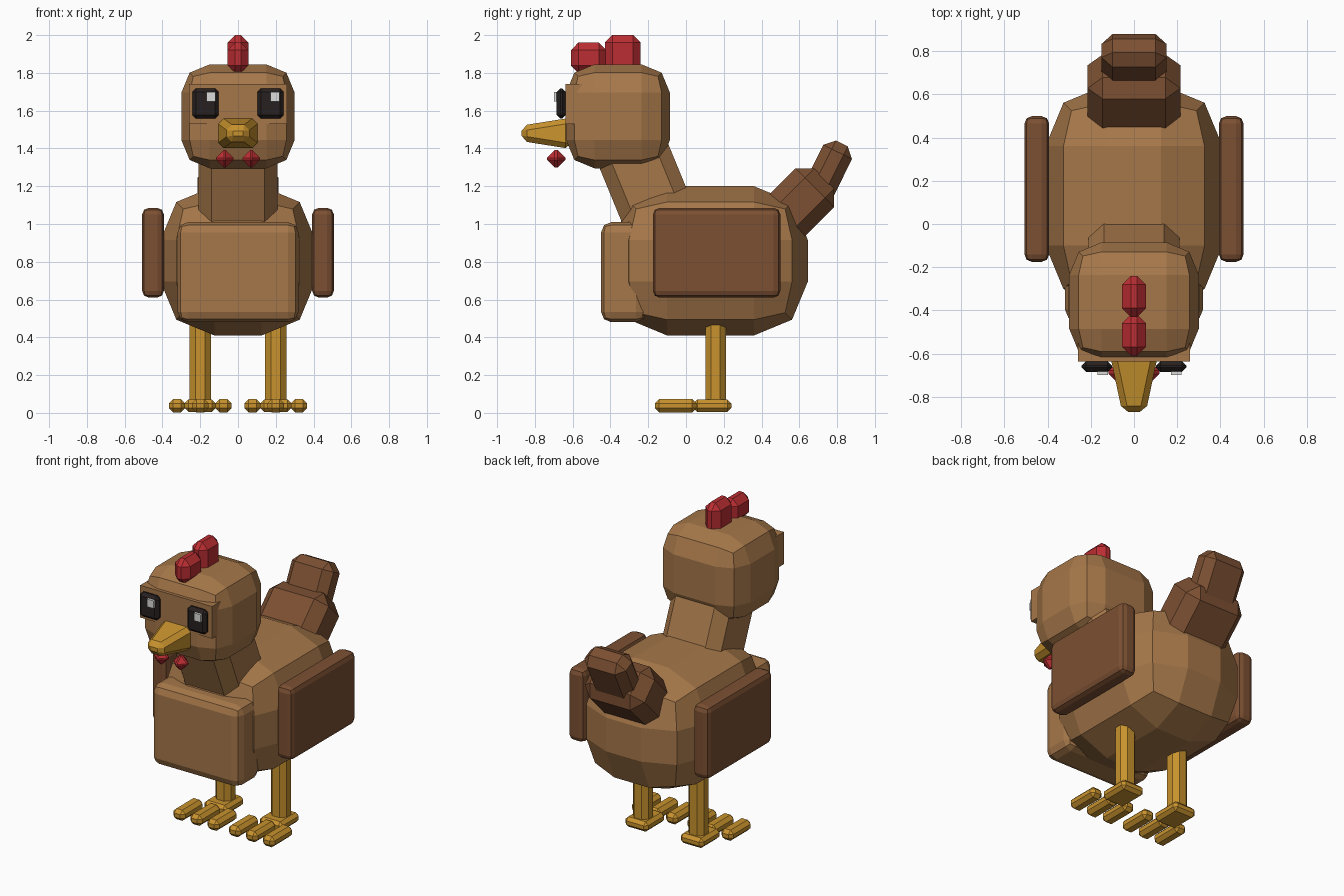
import bpy
import bmesh
from mathutils import Matrix, Vector

cube = bpy.data.objects.get("Cube")
if cube:
    bpy.data.objects.remove(cube, do_unlink=True)


def material(name, r, g, b):
    m = bpy.data.materials.new(name)
    m.use_nodes = True
    m.diffuse_color = (r, g, b, 1)
    bsdf = m.node_tree.nodes["Principled BSDF"]
    bsdf.inputs["Base Color"].default_value = (r, g, b, 1)
    bsdf.inputs["Roughness"].default_value = 0.9
    return m


TAN = material("tan feathers", 0.38, 0.185, 0.067)
BROWN = material("brown feathers", 0.2, 0.08, 0.032)
YELLOW = material("yellow horn", 0.58, 0.29, 0.027)
RED = material("red comb", 0.5, 0.027, 0.032)
BLACK = material("black eye", 0.02, 0.015, 0.014)
WHITE = material("eye glint", 0.72, 0.72, 0.7)


def block(name, mat, center, size, bevel=0.0, segments=1, tilt=0.0,
          upright_only=False, tip=None):
    """Bevelled box; tilt turns it about x, tip scales its -y end in x and z."""
    bm = bmesh.new()
    bmesh.ops.create_cube(bm, size=1)
    for v in bm.verts:
        v.co = Vector(a * b for a, b in zip(v.co, size))
        if tip and v.co.y < 0:
            v.co.x *= tip[0]
            v.co.z *= tip[1]
    edges = [e for e in bm.edges if not upright_only
             or abs(e.verts[0].co.z - e.verts[1].co.z) > size[2] / 2]
    if bevel:
        bmesh.ops.bevel(bm, geom=edges, offset=bevel, segments=segments,
                        profile=0.5, affect='EDGES', clamp_overlap=True)
    bm.transform(Matrix.Translation(center) @ Matrix.Rotation(tilt, 4, 'X'))
    bmesh.ops.recalc_face_normals(bm, faces=bm.faces)
    mesh = bpy.data.meshes.new(name)
    bm.to_mesh(mesh)
    bm.free()
    mesh.materials.append(mat)
    obj = bpy.data.objects.new(name, mesh)
    bpy.context.scene.collection.objects.link(obj)
    return obj


# Body, chest and neck
block("body", TAN, (0, 0.13, 0.805), (0.82, 1.03, 0.79), 0.285, 2)
block("chest", TAN, (0, -0.33, 0.745), (0.64, 0.24, 0.53), 0.055, 2)
block("neck", TAN, (0, -0.21, 1.2), (0.42, 0.385, 0.6), 0.07, 1, 0.39, True)

# Head with a slightly projecting face plate
block("head", TAN, (0, -0.36, 1.57), (0.6, 0.55, 0.55), 0.15, 2)
block("face_plate", TAN, (0, -0.59, 1.635), (0.52, 0.095, 0.21))

# Beak and comb
block("beak", YELLOW, (0, -0.74, 1.48), (0.22, 0.26, 0.165), 0.028, 1,
      tip=(0.5, 0.5))
block("front_comb", RED, (0, -0.515, 1.88), (0.11, 0.19, 0.16), 0.04)
block("back_comb", RED, (0, -0.335, 1.88), (0.11, 0.19, 0.24), 0.04)

# Tail in two feather blocks
block("lower_tail", BROWN, (0, 0.59, 1.1), (0.43, 0.29, 0.4), 0.07, 1, -0.785)
block("upper_tail", BROWN, (0, 0.745, 1.265), (0.3, 0.17, 0.36), 0.05, 1, -0.46)

# Paired parts
for side, s in (("left", 1), ("right", -1)):
    block(side + "_wing", BROWN, (s * 0.45, 0.162, 0.848),
          (0.115, 0.675, 0.475), 0.035, 2)
    block(side + "_eye", BLACK, (s * 0.172, -0.66, 1.638),
          (0.14, 0.05, 0.16), 0.02)
    block(side + "_eye_glint", WHITE, (s * 0.17 + 0.026, -0.685, 1.674),
          (0.048, 0.03, 0.05))
    block(side + "_wattle", RED, (s * 0.07, -0.687, 1.345),
          (0.094, 0.1, 0.094), 0.042)
    block(side + "_leg", YELLOW, (s * 0.2, 0.157, 0.27),
          (0.112, 0.108, 0.46), 0.03, 1, 0, True)
    block(side + "_foot", YELLOW, (s * 0.2, 0.14, 0.038),
          (0.165, 0.2, 0.065), 0.02)
    for toe, dx in (("outer", 0.123), ("middle", 0), ("inner", -0.123)):
        block(side + "_" + toe + "_toe", YELLOW,
              (s * (0.2 + dx), -0.055, 0.038), (0.086, 0.22, 0.07), 0.022)
